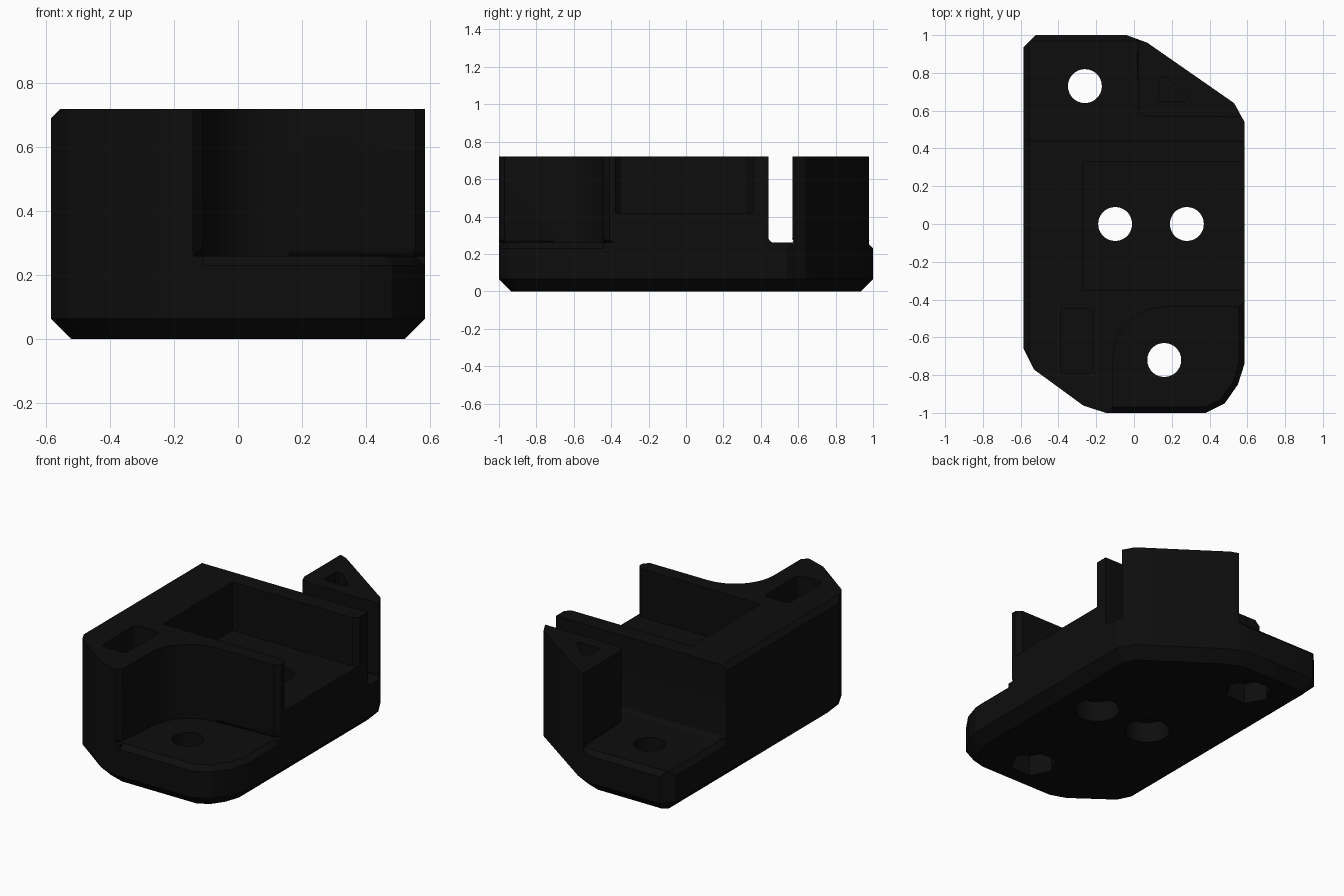
import bpy, bmesh, math
from mathutils import Vector

if "Cube" in bpy.data.objects:
    bpy.data.objects.remove(bpy.data.objects["Cube"])

black = bpy.data.materials.new("matte_black")
black.diffuse_color = (0.004, 0.004, 0.004, 1)
black.use_nodes = True
black.node_tree.nodes["Principled BSDF"].inputs["Base Color"].default_value = black.diffuse_color

TOP, FLOOR, SEAT = 0.72, 0.26, 0.42


def prism(name, pts, z0, z1, bevel=0.0, segments=1):
    """Extrude a plan outline (counter-clockwise), optionally bevelling its bottom rim."""
    bm = bmesh.new()
    low = [bm.verts.new((x, y, z0)) for x, y in pts]
    high = [bm.verts.new((x, y, z1)) for x, y in pts]
    bottom = bm.faces.new(low[::-1])
    bm.faces.new(high)
    n = len(pts)
    for i in range(n):
        j = (i + 1) % n
        bm.faces.new((low[i], low[j], high[j], high[i]))
    if bevel:
        bmesh.ops.bevel(bm, geom=list(bottom.edges), offset=bevel, segments=segments,
                        profile=0.5, affect='EDGES', clamp_overlap=False)
    bmesh.ops.recalc_face_normals(bm, faces=bm.faces)
    me = bpy.data.meshes.new(name)
    bm.to_mesh(me)
    bm.free()
    ob = bpy.data.objects.new(name, me)
    bpy.context.collection.objects.link(ob)
    return ob


def wedge(p, q, z, c=0.03, e=0.01):
    """Triangular bar that chamfers the outer edge p-q at height z."""
    p, q = Vector((*p, 0)), Vector((*q, 0))
    d = (q - p).normalized()
    out = Vector((d.y, -d.x, 0))
    section = [(-c - e, z + e), (e, z - c - e), (e, z + e)]
    bm = bmesh.new()
    ends = [[bm.verts.new(b + out * n + Vector((0, 0, h))) for n, h in section] for b in (p, q)]
    bm.faces.new(ends[0])
    bm.faces.new(ends[1][::-1])
    for i in range(3):
        j = (i + 1) % 3
        bm.faces.new((ends[0][i], ends[0][j], ends[1][j], ends[1][i]))
    bmesh.ops.recalc_face_normals(bm, faces=bm.faces)
    me = bpy.data.meshes.new("edge_cutter")
    bm.to_mesh(me)
    bm.free()
    ob = bpy.data.objects.new("edge_cutter", me)
    bpy.context.collection.objects.link(ob)
    return ob


def circle(cx, cy, r, n, a0=0.0, a1=math.tau, closed=True):
    steps = n if closed else n - 1
    return [(cx + r * math.cos(a0 + (a1 - a0) * i / steps),
             cy + r * math.sin(a0 + (a1 - a0) * i / steps)) for i in range(n)]


def rounded_rect(x0, y0, x1, y1, r):
    pts = []
    for k, (x, y) in enumerate(((x1 - r, y1 - r), (x0 + r, y1 - r), (x0 + r, y0 + r), (x1 - r, y0 + r))):
        pts += circle(x, y, r, 5, k * math.pi / 2, (k + 1) * math.pi / 2, False)
    return pts


# Body block with chamfered underside
outline = [(-0.585, -0.66), (-0.53, -0.77), (-0.27, -0.96), (-0.15, -1), (0.38, -1), (0.48, -0.95),
           (0.55, -0.85), (0.585, -0.74), (0.585, 0.54), (0.53, 0.64), (0.07, 0.96), (-0.04, 1),
           (-0.52, 1), (-0.585, 0.935)]
body = prism("bracket_body", outline, 0, TOP, 0.065)
cutters = []

# Front corner pocket with a round inner corner and flared openings
arc = circle(0.16, -0.71, 0.27, 13, math.pi / 2, math.pi, False)
front = [(-0.2, -1.06), (1, -1.2), (1, -0.2), (0.75, -0.245), (0.555, -0.44)] + arc + [(-0.11, -0.97)]
cutters.append(prism("front_pocket_cutter", front, FLOOR, 1, 0.03, 3))

# Back corner pocket joined to the cross slot, leaving the corner post
back = [(-1, 0.44), (1, 0.44), (1, 0.57), (0.07, 0.57), (0.035, 0.585), (0.02, 0.62), (0.02, 1.3), (-1, 1.3)]
cutters.append(prism("back_pocket_cutter", back, FLOOR, 1, 0.03, 3))

# Middle pocket open to the right, with a flared mouth
middle = [(-0.27, -0.35), (0.555, -0.35), (0.7, -0.495), (0.7, 0.475), (0.555, 0.33), (-0.27, 0.33)]
cutters.append(prism("middle_pocket_cutter", middle[:1] + [(0.8, -0.35), (0.8, 0.33)] + middle[-1:], SEAT, 1))
cutters.append(prism("middle_mouth_cutter", [(0.555, -0.35), (0.615, -0.41), (0.615, 0.39), (0.555, 0.33)], SEAT, 1))

# Small recesses in the top faces
cutters.append(prism("slot_recess_cutter", rounded_rect(-0.39, -0.79, -0.22, -0.45, 0.03), 0.46, 1))
cutters.append(prism("post_recess_cutter", [(0.13, 0.66), (0.14, 0.65), (0.27, 0.65), (0.29, 0.67),
                                            (0.18, 0.77), (0.14, 0.78), (0.13, 0.77)], 0.46, 1))

# Screw holes: hexagonal nut seats at the ends, round counterbores in the middle
for x, y, sides, r in ((-0.26, 0.73, 6, 0.135), (0.16, -0.72, 6, 0.135),
                       (-0.1, 0, 32, 0.13), (0.28, 0, 32, 0.13)):
    cutters.append(prism("screw_hole_cutter", circle(x, y, 0.09, 28), -0.1, 0.6))
    cutters.append(prism("counterbore_cutter", circle(x, y, r, sides), -0.1, 0.13))

# Chamfers on the long left top edge and the rims of both corner floors
cutters.append(wedge((-0.585, 0.6), (-0.585, -0.8), TOP))
cutters.append(wedge((0.02, 1), (-0.7, 1), FLOOR))
cutters.append(wedge((-0.585, 1.1), (-0.585, 0.44), FLOOR))
for p, q in (((-0.11, -1), (0.45, -1)), ((0.38, -1), (0.48, -0.95)), ((0.48, -0.95), (0.55, -0.85)),
             ((0.55, -0.85), (0.585, -0.74)), ((0.585, -0.78), (0.585, -0.44))):
    cutters.append(wedge(p, q, FLOOR))

# Cut everything out of the body
bpy.context.view_layer.objects.active = body
for c in cutters:
    mod = body.modifiers.new("cut", 'BOOLEAN')
    mod.operation, mod.solver, mod.object = 'DIFFERENCE', 'EXACT', c
    bpy.ops.object.modifier_apply(modifier=mod.name)
    bpy.data.objects.remove(c, do_unlink=True)

body.data.materials.clear()
body.data.materials.append(black)
for f in body.data.polygons:
    f.material_index = 0
bpy.ops.object.select_all(action='DESELECT')
body.select_set(True)
bpy.ops.object.shade_smooth_by_angle(angle=math.radians(20))
